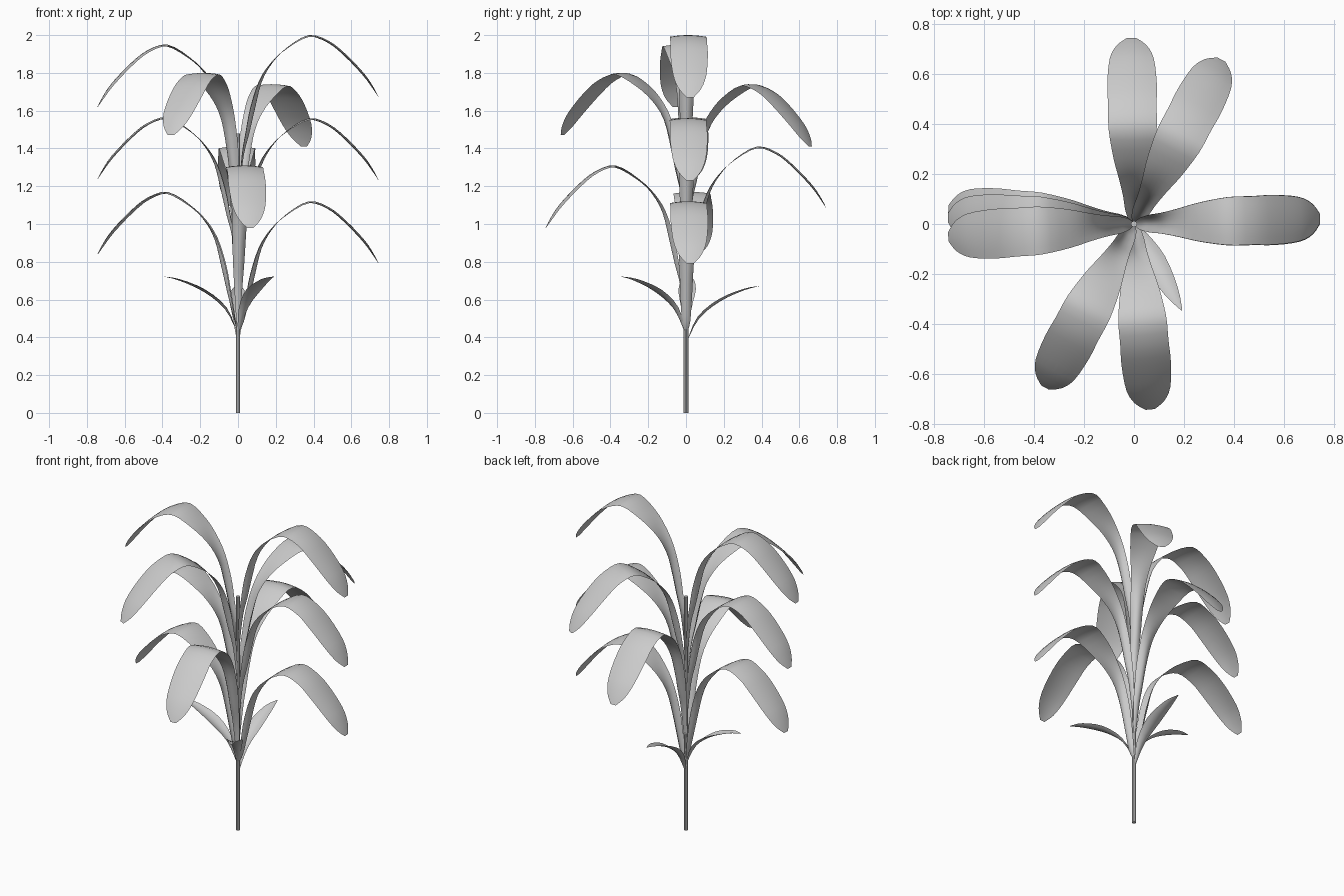
import bpy, bmesh, math
from mathutils import Vector

if "Cube" in bpy.data.objects:
    bpy.data.objects.remove(bpy.data.objects["Cube"])


def smooth_path(pts, steps):
    """Catmull-Rom interpolation through points of any dimension."""
    out = []
    for i in range(len(pts) - 1):
        p0, p1 = pts[max(i - 1, 0)], pts[i]
        p2, p3 = pts[i + 1], pts[min(i + 2, len(pts) - 1)]
        for s in range(steps):
            t = s / steps
            out.append([0.5 * (2 * b + (c - a) * t + (2 * a - 5 * b + 4 * c - d) * t * t
                               + (3 * b - a - 3 * c + d) * t ** 3)
                        for a, b, c, d in zip(p0, p1, p2, p3)])
    out.append(list(pts[-1]))
    return out


def make_leaf(name, profile, azimuth):
    """Sheet leaf from (radius, height, half width, edge curl) points."""
    path = smooth_path(profile, 3)
    a = math.radians(azimuth)
    out_dir = Vector((math.cos(a), math.sin(a), 0))
    side = Vector((-math.sin(a), math.cos(a), 0))
    up = Vector((0, 0, 1))
    bm = bmesh.new()
    rows = []
    for i, (r, z, w, curl) in enumerate(path):
        p, n = path[max(i - 1, 0)], path[min(i + 1, len(path) - 1)]
        normal = (out_dir * (p[1] - n[1]) + up * (n[0] - p[0])).normalized()
        rows.append([bm.verts.new(out_dir * r + up * z + side * (w * t) + normal * (curl * t * t))
                     for t in (-1, -0.67, -0.33, 0, 0.33, 0.67, 1)])
    for lo, hi in zip(rows, rows[1:]):
        for j in range(len(lo) - 1):
            bm.faces.new((lo[j], hi[j], hi[j + 1], lo[j + 1]))
    mesh = bpy.data.meshes.new(name)
    bm.to_mesh(mesh)
    bm.free()
    mesh.shade_smooth()
    bpy.context.collection.objects.link(bpy.data.objects.new(name, mesh))


# Long arching leaf, heights relative to its highest point
ARCH = [(0.004, -0.85, 0.008, 0.0), (0.03, -0.64, 0.022, 0.010), (0.06, -0.52, 0.030, 0.020),
        (0.09, -0.39, 0.036, 0.025), (0.125, -0.25, 0.042, 0.015), (0.18, -0.15, 0.056, 0.006),
        (0.26, -0.065, 0.078, -0.004), (0.375, 0.0, 0.096, -0.009), (0.48, -0.03, 0.097, -0.010),
        (0.57, -0.10, 0.099, -0.010), (0.67, -0.205, 0.088, -0.010), (0.72, -0.28, 0.060, -0.006),
        (0.745, -0.33, 0.018, 0.0)]

# (name, highest point, azimuth)
LEAVES = [("right_leaf_low", 1.12, 1.8), ("right_leaf_mid", 1.56, 1.5), ("right_leaf_top", 2.0, 1.7),
          ("left_leaf_low", 1.17, 175.5), ("left_leaf_mid", 1.565, 178), ("left_leaf_top", 1.95, 184),
          ("front_leaf", 1.31, -85), ("back_leaf", 1.41, 90.8),
          ("back_right_leaf", 1.74, 62), ("front_left_leaf", 1.80, 241.5)]
for name, top, azimuth in LEAVES:
    make_leaf(name, [(r, max(0.43, top + z), w, c) for r, z, w, c in ARCH], azimuth)

# Small pointed leaves at the bottom of the crown
SMALL = [(0.006, 0.43, 0.006, 0.0), (0.07, 0.55, 0.028, 0.012), (0.18, 0.64, 0.046, 0.014),
         (0.31, 0.70, 0.030, 0.008), (0.395, 0.722, 0.002, 0.0)]
for name, azimuth, drop in [("small_leaf_front", -61, 0), ("small_leaf_left", 178, 0),
                            ("small_leaf_back", 90, 0.05)]:
    make_leaf(name, [(r, z - drop, w, c) for r, z, w, c in SMALL], azimuth)

# Stem
bpy.ops.mesh.primitive_cylinder_add(vertices=10, radius=0.012, depth=1.48, location=(0, 0, 0.74))
bpy.context.object.name = "stem"
bpy.ops.object.shade_smooth_by_angle()
